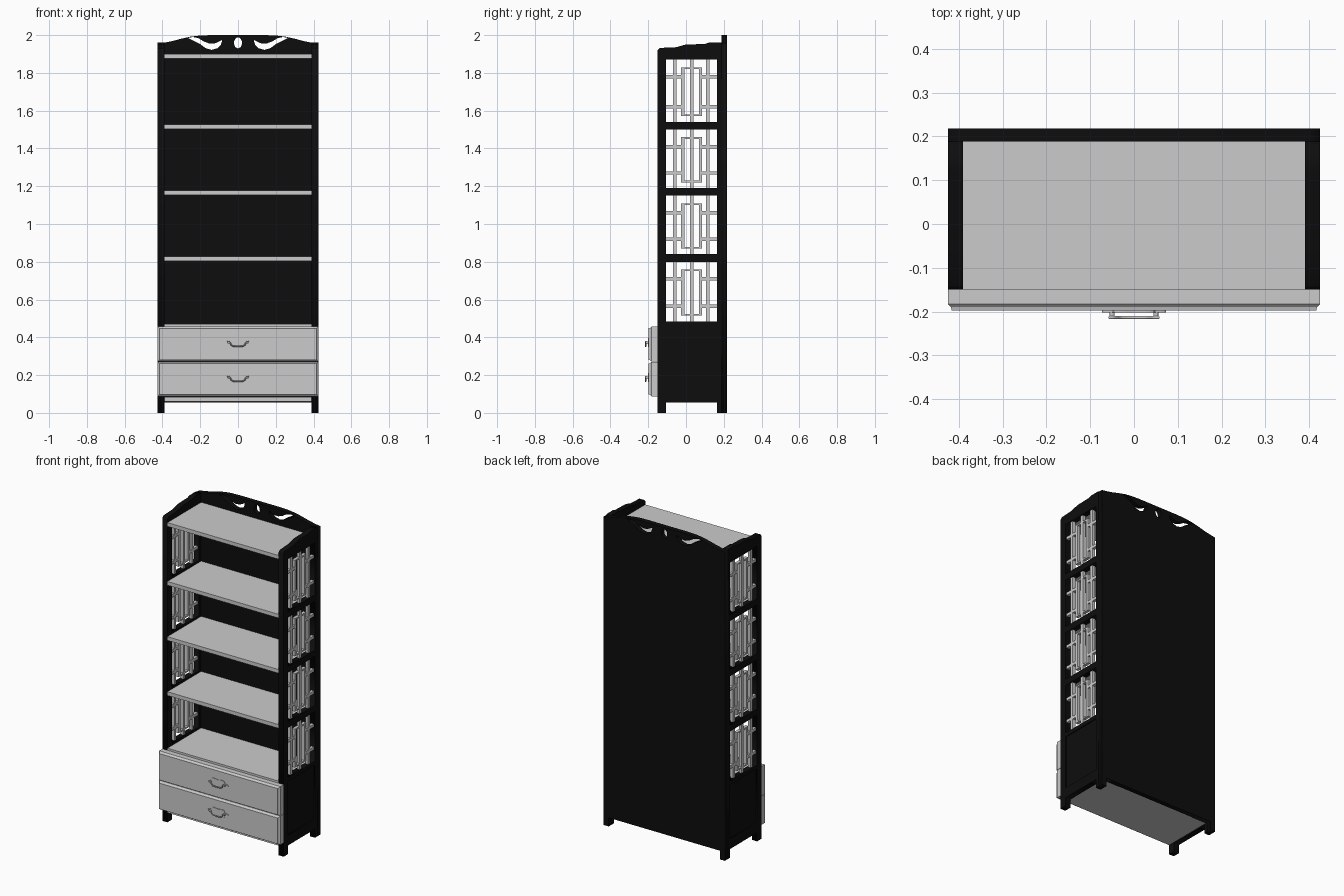
import bpy, bmesh, math
from mathutils import Matrix, Vector

cube = bpy.data.objects.get("Cube")
if cube:
    bpy.data.objects.remove(cube, do_unlink=True)


def material(name, value):
    m = bpy.data.materials.new(name)
    m.use_nodes = True
    m.diffuse_color = (value, value, value, 1)
    m.node_tree.nodes["Principled BSDF"].inputs["Base Color"].default_value = (value, value, value, 1)
    return m


BLACK = material("black lacquer", 0.004)
GREY = material("plain grey", 0.6)


def add_mesh(name, bm, mat):
    bmesh.ops.recalc_face_normals(bm, faces=bm.faces)
    me = bpy.data.meshes.new(name)
    bm.to_mesh(me)
    bm.free()
    me.materials.append(mat)
    ob = bpy.data.objects.new(name, me)
    bpy.context.collection.objects.link(ob)
    return ob


def add_box(bm, lo, hi):
    lo, hi = Vector(lo), Vector(hi)
    mat = Matrix.Translation((lo + hi) / 2) @ Matrix.Diagonal((*(hi - lo), 1))
    bmesh.ops.create_cube(bm, size=1, matrix=mat)


def curve_to_mesh(name, cu, mat, matrix=None):
    tmp = bpy.data.objects.new(name, cu)
    bpy.context.collection.objects.link(tmp)
    bpy.context.view_layer.update()
    me = bpy.data.meshes.new_from_object(tmp.evaluated_get(bpy.context.evaluated_depsgraph_get()))
    bpy.data.objects.remove(tmp)
    if matrix:
        me.transform(matrix)
    me.materials.clear()
    me.materials.append(mat)
    ob = bpy.data.objects.new(name, me)
    bpy.context.collection.objects.link(ob)
    return ob


def fretted_board(name, loops, thickness, matrix):
    """Flat board from an outline and its holes."""
    cu = bpy.data.curves.new(name, "CURVE")
    cu.dimensions, cu.fill_mode, cu.extrude = "2D", "BOTH", thickness / 2
    for pts in loops:
        s = cu.splines.new("POLY")
        s.points.add(len(pts) - 1)
        for p, (u, v) in zip(s.points, pts):
            p.co = (u, v, 0, 1)
        s.use_cyclic_u = True
    return curve_to_mesh(name, cu, BLACK, matrix)


def rect(u0, u1, v0, v1):
    return [(u0, v0), (u1, v0), (u1, v1), (u0, v1)]


def flip(pts):
    return [(-u, v) for u, v in reversed(pts)]


W, INNER = 0.425, 0.39
FRONT, BACK_IN, BACK = -0.15, 0.188, 0.218
POST_F, POST_B = -0.105, 0.165
RAIL = 0.055
OPENINGS = [(0.485, 0.80), (0.84, 1.15), (1.19, 1.50), (1.54, 1.87)]

# Back board with arched crest, feet and pierced scrolls
half = [(INNER, RAIL), (INNER, 0), (W, 0), (W, 1.955), (0.39, 1.96), (0.35, 1.968),
        (0.30, 1.981), (0.25, 1.992), (0.20, 1.998), (0.14, 2.0)]
scroll = [(0.265, 1.985), (0.24, 1.99), (0.21, 1.984), (0.18, 1.966), (0.15, 1.955),
          (0.12, 1.957), (0.1, 1.967), (0.083, 1.975), (0.09, 1.95), (0.11, 1.93),
          (0.14, 1.922), (0.17, 1.93), (0.2, 1.952), (0.23, 1.968)]
oval = [(0.021 * math.cos(a), 1.959 + 0.029 * math.sin(a))
        for a in (math.tau * i / 24 for i in range(24))]
fretted_board("back_board", [half + flip(half), scroll, flip(scroll), oval], BACK - BACK_IN,
              Matrix.Translation((0, (BACK + BACK_IN) / 2, 0)) @ Matrix.Rotation(math.pi / 2, 4, "X"))

# Side frames: posts, rails and wavy top edge
side = [(FRONT, 0), (POST_F, 0), (POST_F, RAIL), (POST_B, RAIL), (POST_B, 0), (BACK_IN, 0),
        (BACK_IN, 1.96), (0.12, 1.96), (0.1, 1.953), (0.0, 1.95), (-0.02, 1.945),
        (-0.05, 1.936), (-0.14, 1.932), (FRONT, 1.92)]
holes = [rect(POST_F, POST_B, a, b) for a, b in OPENINGS + [(0.12, 0.46)]]
MID = (W + INNER) / 2
for tag, sx in (("left", 1), ("right", -1)):
    axes = Matrix(((0, 0, 1, sx * MID), (1, 0, 0, 0), (0, 1, 0, 0), (0, 0, 0, 1)))
    fretted_board(tag + "_side_frame", [side] + holes, W - INNER, axes)

    # Recessed lower panel
    bm = bmesh.new()
    add_box(bm, (sx * MID - 0.011, POST_F, 0.12), (sx * MID + 0.011, POST_B, 0.46))
    add_mesh(tag + "_lower_panel", bm, BLACK)

    # Lattice bars in every opening
    bm = bmesh.new()
    b, d = 0.009, 0.01

    def bar(y0, y1, z0, z1):
        add_box(bm, (sx * MID - d, y0, z0), (sx * MID + d, y1, z1))

    for lo, hi in OPENINGS:
        z0, z1 = lo + 0.035, hi - 0.045
        for y in (-0.06, 0.03, 0.115):
            bar(y - b, y + b, lo, hi)
        for y in (-0.017, 0.077):
            bar(y - b, y + b, z0, z1)
        for z in (z0, z1):
            bar(-0.026, 0.086, z - b / 2, z + b / 2)
        for z in (z0 + 0.045, z1 - 0.045):
            bar(POST_F, -0.017, z - b, z + b)
            bar(0.077, POST_B, z - b, z + b)
    add_mesh(tag + "_lattice", bm, GREY)

# Shelves and base board
for name, top in (("base_board", 0.085), ("cabinet_top", 0.47), ("lower_shelf", 0.828),
                  ("middle_shelf", 1.177), ("upper_shelf", 1.527), ("top_shelf", 1.9)):
    bm = bmesh.new()
    add_box(bm, (-INNER, FRONT, top - 0.024), (INNER, BACK_IN, top))
    add_mesh(name, bm, GREY)

# Drawers with stepped front edges, and their handles
for tag, z0, z1 in (("lower", 0.088, 0.27), ("upper", 0.272, 0.457)):
    bm = bmesh.new()
    rings = []
    for y, inset in ((FRONT, 0), (-0.183, 0), (-0.19, 0.007), (-0.198, 0.009)):
        rings.append([bm.verts.new((u, y, v)) for u, v in
                      rect(-W + inset, W - inset, z0 + inset, z1 - inset)])
    for r, s in zip(rings, rings[1:]):
        for i in range(4):
            j = (i + 1) % 4
            bm.faces.new((r[i], r[j], s[j], s[i]))
    bm.faces.new(rings[0])
    bm.faces.new(rings[-1])
    add_mesh(tag + "_drawer", bm, GREY)

    # Scalloped back plate
    zc = (z0 + z1) / 2 + 0.008
    bm = bmesh.new()
    outline = []
    for i in range(48):
        a = math.tau * i / 48
        k = 1 + 0.14 * math.cos(6 * a)
        outline.append(bm.verts.new((0.064 * k * math.cos(a), -0.198, zc + 0.024 * k * math.sin(a))))
    face = bm.faces.new(outline)
    new = bmesh.ops.extrude_face_region(bm, geom=[face])["geom"]
    bmesh.ops.translate(bm, vec=(0, -0.004, 0), verts=[v for v in new if isinstance(v, bmesh.types.BMVert)])
    # Knobs that hold the pull
    for x in (-0.05, 0.05):
        bmesh.ops.create_cone(bm, cap_ends=True, segments=12, radius1=0.006, radius2=0.006, depth=0.016,
                              matrix=Matrix.Translation((x, -0.206, zc)) @ Matrix.Rotation(math.pi / 2, 4, "X"))
    add_mesh(tag + "_handle_plate", bm, GREY)

    # Curved pull
    cu = bpy.data.curves.new("pull", "CURVE")
    cu.dimensions, cu.bevel_depth, cu.bevel_resolution, cu.use_fill_caps = "3D", 0.0035, 2, True
    arm = [(0.057, 0.004), (0.05, 0.006), (0.042, 0), (0.036, -0.013), (0.026, -0.019)]
    path = arm + [(0, -0.02)] + flip(arm)
    s = cu.splines.new("POLY")
    s.points.add(len(path) - 1)
    for p, (u, v) in zip(s.points, path):
        p.co = (u, -0.2135, zc + v, 1)
    pull = curve_to_mesh(tag + "_handle_pull", cu, GREY)
    for poly in pull.data.polygons:
        poly.use_smooth = True
